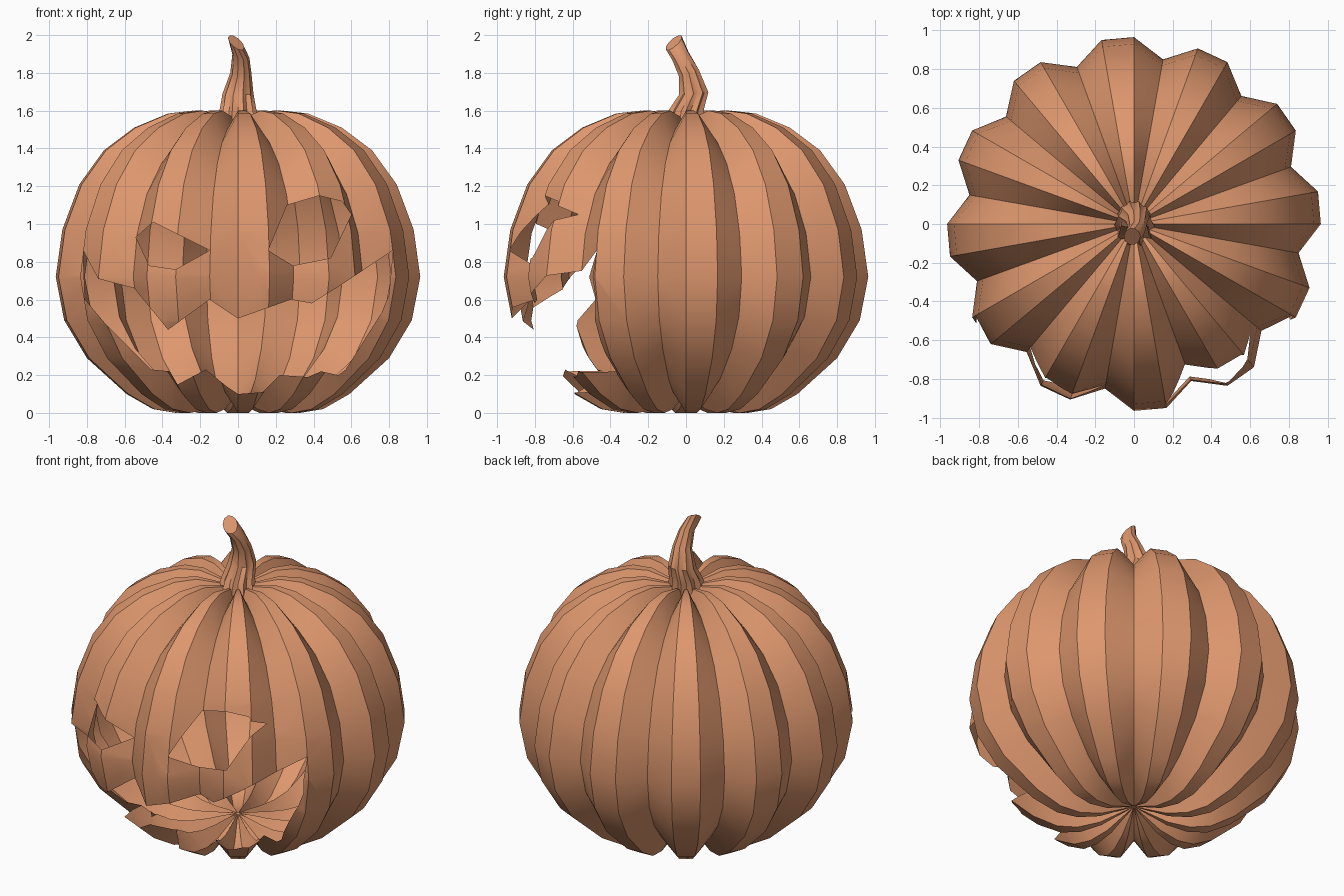
import bpy, bmesh
from math import radians, sin, cos, pi, atan2, hypot
from mathutils import Vector

if "Cube" in bpy.data.objects:
    bpy.data.objects.remove(bpy.data.objects["Cube"])

mat = bpy.data.materials.new("pumpkin_orange")
mat.diffuse_color = (0.73, 0.31, 0.156, 1)
mat.use_nodes = True
mat.node_tree.nodes["Principled BSDF"].inputs["Base Color"].default_value = mat.diffuse_color


def finish(bm, name, angle):
    me = bpy.data.meshes.new(name)
    bm.to_mesh(me)
    bm.free()
    ob = bpy.data.objects.new(name, me)
    bpy.context.collection.objects.link(ob)
    me.materials.append(mat)
    bpy.ops.object.select_all(action='DESELECT')
    ob.select_set(True)
    bpy.context.view_layer.objects.active = ob
    bpy.ops.object.shade_smooth_by_angle(angle=radians(angle))
    return ob


def loft(rings):
    """Closed skin through rings of points."""
    bm = bmesh.new()
    rows = [[bm.verts.new(p) for p in ring] for ring in rings]
    n = len(rows[0])
    for a, b in zip(rows, rows[1:]):
        for i in range(n):
            j = (i + 1) % n
            bm.faces.new((a[i], a[j], b[j], b[i]))
    bm.faces.new(rows[0][::-1])
    bm.faces.new(rows[-1])
    return bm


def inside(x, z, poly):
    hit = False
    for (x1, z1), (x2, z2) in zip(poly, poly[1:] + poly[:1]):
        if (z1 > z) != (z2 > z) and x < x1 + (z - z1) * (x2 - x1) / (z2 - z1):
            hit = not hit
    return hit


def carve(bm, poly):
    """Knife the outline through the front of the shell and remove the inside."""
    for (x1, z1), (x2, z2) in zip(poly, poly[1:] + poly[:1]):
        faces = []
        for f in bm.faces:
            xs = [v.co.x for v in f.verts]
            zs = [v.co.z for v in f.verts]
            if (f.calc_center_median().y < -0.2
                    and max(xs) > min(x1, x2) - 1e-4 and min(xs) < max(x1, x2) + 1e-4
                    and max(zs) > min(z1, z2) - 1e-4 and min(zs) < max(z1, z2) + 1e-4):
                faces.append(f)
        edges = list({e for f in faces for e in f.edges})
        verts = list({v for f in faces for v in f.verts})
        bmesh.ops.bisect_plane(bm, geom=verts + edges + faces, dist=1e-5,
                               plane_co=Vector((x1, 0, z1)),
                               plane_no=Vector((z2 - z1, 0, x1 - x2)).normalized())
    gone = []
    for f in bm.faces:
        c = f.calc_center_median()
        if (c.y < 0 and hypot(c.x, c.y) > 0.42
                and abs(atan2(c.x, -c.y)) < radians(61) and inside(c.x, c.z, poly)):
            gone.append(f)
    bmesh.ops.delete(bm, geom=gone, context='FACES')


# Shell: twelve lobes, each two ridge columns and one valley column
ridge = [(0.01, 0.10), (0.08, 0.07), (0.20, 0.02), (0.33, 0.0), (0.45, 0.02),
         (0.59, 0.10), (0.80, 0.29), (0.92, 0.49), (0.965, 0.72), (0.93, 0.97),
         (0.84, 1.21), (0.71, 1.39), (0.55, 1.51), (0.37, 1.585), (0.24, 1.60),
         (0.10, 1.57), (0.01, 1.53)]
valley = [(0.01, 0.10), (0.08, 0.10), (0.18, 0.09), (0.29, 0.09), (0.40, 0.11),
          (0.53, 0.18), (0.71, 0.34), (0.82, 0.51), (0.863, 0.72), (0.83, 0.95),
          (0.75, 1.16), (0.63, 1.32), (0.49, 1.43), (0.33, 1.50), (0.22, 1.52),
          (0.09, 1.53), (0.01, 1.52)]
rings = []
for hi, lo in zip(ridge, valley):
    ring = []
    for i in range(36):
        r, z = lo if i % 3 == 2 else hi
        a = radians(10 * i)
        ring.append((r * cos(a), r * sin(a), z))
    rings.append(ring)
bm = loft(rings)
bmesh.ops.triangulate(bm, faces=bm.faces[:])

# Carved face
left_eye = [(-0.54, 0.93), (-0.45, 1.01), (-0.15, 0.86), (-0.33, 0.76), (-0.47, 0.78)]
right_eye = [(0.16, 0.86), (0.26, 1.10), (0.43, 1.15), (0.55, 1.12), (0.60, 1.05),
             (0.49, 0.82), (0.29, 0.78)]
mouth = [(-0.82, 0.86), (-0.74, 0.71), (-0.55, 0.66), (-0.37, 0.44), (-0.15, 0.60),
         (0.0, 0.50), (0.28, 0.60), (0.39, 0.58), (0.55, 0.68), (0.82, 0.86),
         (0.80, 0.63), (0.76, 0.53), (0.57, 0.23), (0.53, 0.20), (0.44, 0.22),
         (0.37, 0.19), (0.22, 0.20), (0.13, 0.11), (0.0, 0.10), (-0.06, 0.14),
         (-0.17, 0.23), (-0.32, 0.15), (-0.36, 0.22), (-0.46, 0.23), (-0.70, 0.47),
         (-0.81, 0.60)]
for outline in (left_eye, right_eye, mouth):
    carve(bm, outline)
finish(bm, "pumpkin_shell", 35)

# Stem: ribbed, bent, with a slanted tip (x, y, z, radius, slope x, slope y)
sections = [(0, -0.01, 1.52, 0.115, 0, 0), (0, 0, 1.60, 0.098, 0, 0),
            (0, 0.04, 1.69, 0.082, 0, 0.1), (0.015, 0.015, 1.80, 0.056, 0, 0.3),
            (0.015, -0.03, 1.89, 0.045, -0.2, 0.45),
            (-0.01, -0.065, 1.96, 0.043, -0.6, 0.7)]
rings = []
for k, (x, y, z, r, sx, sy) in enumerate(sections):
    rib = 0.78 + 0.035 * k
    ring = []
    for i in range(20):
        a = 2 * pi * i / 20
        q = r * (rib if i % 2 else 1)
        dx, dy = q * cos(a), q * sin(a)
        ring.append((x + dx, y + dy, z + sx * dx + sy * dy))
    rings.append(ring)
finish(loft(rings), "stem", 35)
